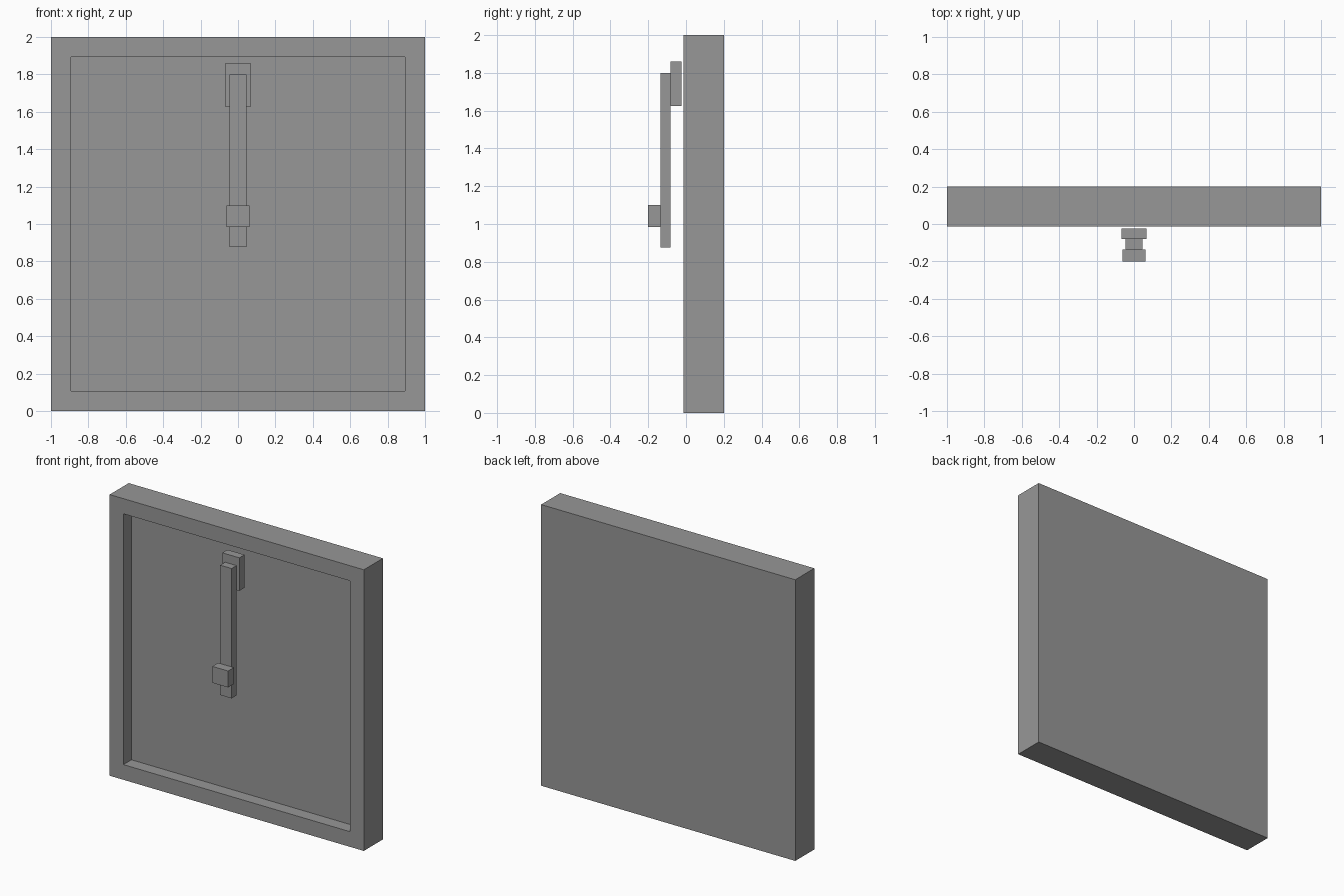
import bpy
import bmesh
from mathutils import Vector

default = bpy.data.objects.get("Cube")
if default:
    bpy.data.objects.remove(default, do_unlink=True)

# Single plain grey
grey = bpy.data.materials.new("plain_grey")
grey.use_nodes = True
colour = (0.31, 0.31, 0.31, 1)
grey.diffuse_color = colour
grey.node_tree.nodes["Principled BSDF"].inputs["Base Color"].default_value = colour


def box(name, half_width, y, z, recess=None):
    """Box centred on x; recess = (border, depth) sinks a panel in its front."""
    bm = bmesh.new()
    bmesh.ops.create_cube(bm, size=1)
    bmesh.ops.scale(bm, vec=(2 * half_width, y[1] - y[0], z[1] - z[0]), verts=bm.verts)
    bmesh.ops.translate(bm, vec=(0, sum(y) / 2, sum(z) / 2), verts=bm.verts)
    if recess:
        border, depth = recess
        bm.normal_update()
        front = min(bm.faces, key=lambda f: f.calc_center_median().y)
        bmesh.ops.inset_region(bm, faces=[front], thickness=border, use_even_offset=True)
        floor = bmesh.ops.extrude_discrete_faces(bm, faces=[front])["faces"][0]
        bmesh.ops.translate(bm, vec=Vector((0, depth, 0)), verts=floor.verts)
    bmesh.ops.recalc_face_normals(bm, faces=bm.faces)
    mesh = bpy.data.meshes.new(name)
    bm.to_mesh(mesh)
    bm.free()
    mesh.materials.append(grey)
    obj = bpy.data.objects.new(name, mesh)
    bpy.context.collection.objects.link(obj)
    return obj


# Square panel with a sunken front inside a raised border
box("framed_panel", 1.0, (-0.014, 0.2), (0, 2), recess=(0.108, 0.09))

# Lever assembly stepping forward from the panel
box("lever_mount", 0.067, (-0.081, -0.023), (1.626, 1.861))
box("lever_arm", 0.045, (-0.136, -0.081), (0.876, 1.8))
box("lever_knob", 0.062, (-0.2, -0.136), (0.983, 1.1))
